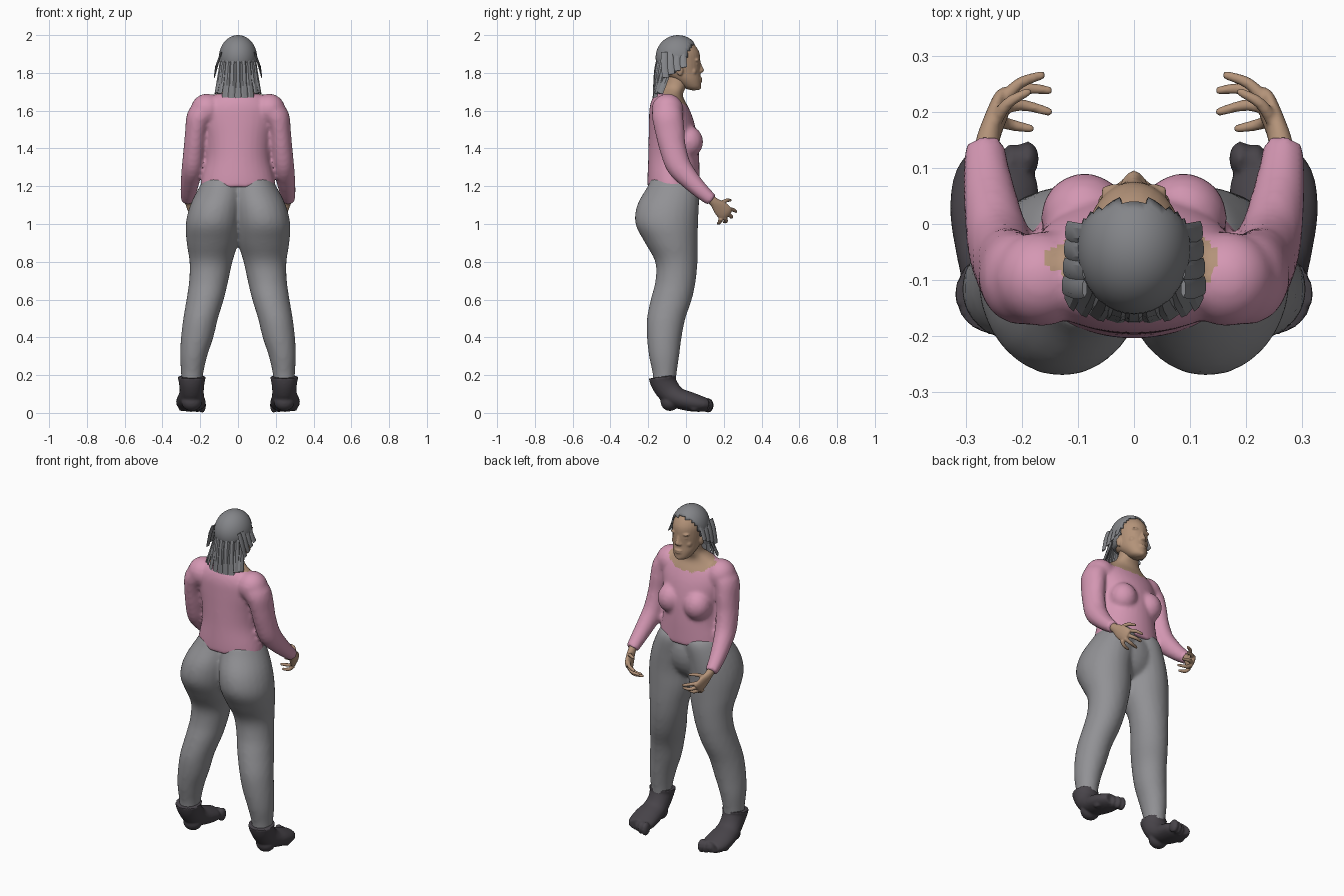
import bpy, bmesh, math
from mathutils import Vector, Matrix


def material(name, rgb):
    m = bpy.data.materials.new(name)
    m.diffuse_color = (*rgb, 1)
    return m


PINK = material("pink_cloth", (0.66, 0.31, 0.45))
GREY = material("grey_cloth", (0.285, 0.285, 0.30))
HAIR = material("grey_hair", (0.23, 0.235, 0.25))
SKIN = material("skin", (0.45, 0.29, 0.19))
DARK = material("dark_shoe", (0.065, 0.058, 0.068))


def loft(bm, rows, ref=(1, 0, 0), level=False, sides=24, steps=4):
    """Skin a smooth tube through rows of (x, y, z, half width, half depth)."""
    rows = [Vector(r) for r in rows]
    path = []
    for i in range(len(rows) - 1):
        p0, p1, p2 = rows[max(i - 1, 0)], rows[i], rows[i + 1]
        p3 = rows[min(i + 2, len(rows) - 1)]
        for k in range(steps):
            t = k / steps
            path.append(0.5 * (2 * p1 + (p2 - p0) * t + (2 * p0 - 5 * p1 + 4 * p2 - p3) * t * t
                               + (3 * p1 - p0 - 3 * p2 + p3) * t ** 3))
    path.append(rows[-1])
    rings = []
    for i, p in enumerate(path):
        a, b = path[max(i - 1, 0)], path[min(i + 1, len(path) - 1)]
        tan = Vector((0, 0, 1)) if level else (Vector(b[:3]) - Vector(a[:3])).normalized()
        u = Vector(ref)
        u = (u - tan * u.dot(tan)).normalized()
        v = tan.cross(u)
        rings.append([bm.verts.new(Vector(p[:3]) + u * p[3] * math.cos(w) + v * p[4] * math.sin(w))
                      for w in (2 * math.pi * j / sides for j in range(sides))])
    for r, s in zip(rings, rings[1:]):
        for j in range(sides):
            k = (j + 1) % sides
            bm.faces.new((r[j], r[k], s[k], s[j]))
    bm.faces.new(rings[0][::-1])
    bm.faces.new(rings[-1])


def ball(bm, c, r, seg=24):
    mat = Matrix.Translation(c) @ Matrix.Diagonal((*r, 1))
    return bmesh.ops.create_uvsphere(bm, u_segments=seg, v_segments=seg // 2, radius=1, matrix=mat)["verts"]


def mirror(bm):
    geo = bmesh.ops.duplicate(bm, geom=bm.verts[:] + bm.edges[:] + bm.faces[:])["geom"]
    for v in geo:
        if isinstance(v, bmesh.types.BMVert):
            v.co.x *= -1


def finish(name, bm, mats, voxel=0, smooth=0, rule=None, angle=50):
    """Make the object; optionally fuse its pieces and colour faces by rule."""
    bmesh.ops.recalc_face_normals(bm, faces=bm.faces[:])
    me = bpy.data.meshes.new(name)
    bm.to_mesh(me)
    bm.free()
    ob = bpy.data.objects.new(name, me)
    bpy.context.collection.objects.link(ob)
    if voxel:
        rm = ob.modifiers.new("fuse", 'REMESH')
        rm.mode, rm.voxel_size = 'VOXEL', voxel
        sm = ob.modifiers.new("soften", 'SMOOTH')
        sm.factor, sm.iterations = 0.5, smooth
        dg = bpy.context.evaluated_depsgraph_get()
        me = bpy.data.meshes.new_from_object(ob.evaluated_get(dg))
        ob.modifiers.clear()
        ob.data = me
    me.materials.clear()
    for m in mats:
        me.materials.append(m)
    for p in me.polygons:
        p.material_index = rule(p.center) if rule else 0
    bpy.ops.object.select_all(action='DESELECT')
    bpy.context.view_layer.objects.active = ob
    ob.select_set(True)
    bpy.ops.object.shade_smooth_by_angle(angle=math.radians(angle))
    return ob


# Trousers: legs, seat and belly
bm = bmesh.new()
loft(bm, [(.245, -.115, .12, .055, .060), (.243, -.113, .20, .058, .063), (.235, -.116, .30, .072, .080),
          (.216, -.115, .40, .086, .092), (.198, -.105, .50, .092, .102), (.174, -.078, .60, .099, .109),
          (.155, -.055, .70, .104, .107), (.143, -.051, .80, .114, .112), (.136, -.077, .90, .136, .140),
          (.133, -.102, 1.0, .144, .166), (.116, -.095, 1.1, .137, .164), (.087, -.066, 1.2, .116, .137),
          (.080, -.066, 1.24, .098, .118)], level=True)
mirror(bm)
ball(bm, (0, -.055, 1.12), (.17, .122, .16))
finish("trousers", bm, [GREY], .012, 6)

# Sweater with sleeves, chest and bare neck
bm = bmesh.new()
loft(bm, [(.165, -.10, 1.60, .075, .080), (.205, -.097, 1.565, .068, .082), (.222, -.085, 1.49, .058, .078),
          (.230, -.072, 1.41, .057, .071), (.240, -.040, 1.31, .057, .066), (.252, .020, 1.235, .051, .053),
          (.262, .085, 1.170, .043, .042), (.266, .138, 1.125, .036, .034)])
ball(bm, (.165, -.098, 1.605), (.085, .085, .085))
ball(bm, (.088, .012, 1.435), (.078, .079, .085))
mirror(bm)
loft(bm, [(0, -.066, 1.195, .200, .138), (0, -.066, 1.25, .190, .138), (0, -.065, 1.35, .170, .135),
          (0, -.068, 1.45, .176, .130), (0, -.078, 1.55, .195, .118), (0, -.090, 1.62, .190, .102),
          (0, -.095, 1.67, .145, .080), (0, -.080, 1.70, .095, .066), (0, -.055, 1.73, .064, .060),
          (0, -.035, 1.80, .055, .058)], level=True, sides=32)


def neckline(c):
    ripple = 0.08 * math.sin(c.x * 110)
    d = (c.x / .165) ** 2 + ((c.y + .04) / .105) ** 2 + ((c.z - 1.72) / .115) ** 2
    return int(d < 1 + ripple or c.z > 1.72)


finish("sweater", bm, [PINK, SKIN], .011, 5, neckline)

# Hands with curved fingers
bm = bmesh.new()
loft(bm, [(.265, .115, 1.145, .024, .024), (.260, .150, 1.115, .021, .026), (.250, .180, 1.085, .018, .040),
          (.238, .208, 1.058, .016, .043), (.228, .222, 1.045, .011, .034)], sides=16)
FINGERS = [((.246, .185, 1.110), (.225, .215, 1.125), (.190, .235, 1.125)),
           ((.238, .215, 1.080), (.205, .250, 1.075), (.165, .265, 1.065)),
           ((.232, .215, 1.055), (.195, .240, 1.040), (.152, .238, 1.035)),
           ((.236, .205, 1.035), (.200, .212, 1.015), (.152, .200, 1.012)),
           ((.242, .185, 1.030), (.220, .177, 1.008), (.185, .170, 1.003))]
for a, b, c in FINGERS:
    loft(bm, [(*a, .012, .012), (*b, .0105, .0105), (*c, .008, .008)], ref=(0, 0, 1), sides=10)
    ball(bm, c, (.008, .008, .008), 10)
mirror(bm)
finish("hands", bm, [SKIN], .0045, 2)

# Shoes with flared cuffs and rounded toes
bm = bmesh.new()
loft(bm, [(.245, -.125, .192, .076, .074), (.245, -.118, .160, .068, .068), (.245, -.090, .115, .064, .064),
          (.248, -.045, .080, .070, .055), (.250, .020, .060, .078, .051), (.246, .075, .048, .076, .043),
          (.240, .110, .045, .062, .034)])
ball(bm, (.245, -.085, .060), (.055, .050, .050))
for i in range(5):
    ball(bm, (.190 + .027 * i, .116 - .0045 * i * i, .040), (.021, .032, .040 - .002 * i), 12)
mirror(bm)
finish("shoes", bm, [DARK], .007, 2)

# Head with facial features and ears
bm = bmesh.new()
loft(bm, [(0, .045, 1.708, .018, .018), (0, .033, 1.722, .044, .046), (0, .006, 1.760, .066, .074),
          (0, -.022, 1.800, .077, .098), (0, -.034, 1.860, .085, .110), (0, -.042, 1.910, .086, .112),
          (0, -.045, 1.955, .066, .085), (0, -.045, 1.985, .030, .040)], level=True, sides=32)
loft(bm, [(0, .066, 1.862, .008, .010), (0, .073, 1.835, .010, .013), (0, .080, 1.812, .015, .016),
          (0, .072, 1.800, .012, .010)], level=True, sides=12)
for z in (1.770, 1.758):
    ball(bm, (0, .074, z), (.024, .013, .007), 16)
ball(bm, (0, .062, 1.725), (.025, .020, .016), 16)
for s in (-1, 1):
    ball(bm, (s * .014, .076, 1.808), (.008, .011, .008), 12)
    ball(bm, (s * .034, .058, 1.868), (.027, .014, .008), 16)
    ball(bm, (s * .034, .056, 1.846), (.015, .010, .008), 16)
    ball(bm, (s * .043, .038, 1.808), (.022, .020, .022), 16)
    ball(bm, (s * .083, -.032, 1.815), (.011, .018, .032), 16)
finish("head", bm, [SKIN], .005, 2)

# Hair cap, cut back from the face in a stepped line
bm = bmesh.new()
ball(bm, (0, -.043, 1.882), (.101, .118, .118), 40)
cut = [f for f in bm.faces
       if f.calc_center_median().y > -.035 + (f.calc_center_median().z - 1.82) * .55
       or f.calc_center_median().z < 1.80]
bmesh.ops.delete(bm, geom=cut, context='FACES')
cap = finish("hair_cap", bm, [HAIR])
sol = cap.modifiers.new("thickness", 'SOLIDIFY')
sol.thickness = .01

# Straight locks down the back and short flared tufts at the sides
bm = bmesh.new()
for i in range(-4, 5):
    w = math.radians(i * 17)
    s, c = math.sin(w), math.cos(w)
    rows = [(.094 * s, -.043 - .105 * c, 1.88, .014, .006), (.100 * s, -.055 - .106 * c, 1.81, .018, .010),
            (.125 * s, -.120 - .052 * c, 1.648 + .011 * abs(i) + .008 * (i % 2), .019, .005)]
    loft(bm, rows, ref=(c, s, 0), sides=6, steps=2)
for s in (-1, 1):
    for k in range(4):
        y = -.115 + .033 * k
        loft(bm, [(s * .088, y, 1.91, .016, .005), (s * .105, y, 1.86, .019, .007),
                  (s * (.126 - .002 * k), y + .006, 1.775 + .018 * k, .016, .003)],
             ref=(0, 1, 0), sides=6, steps=2)
finish("hair_locks", bm, [HAIR], angle=30)
